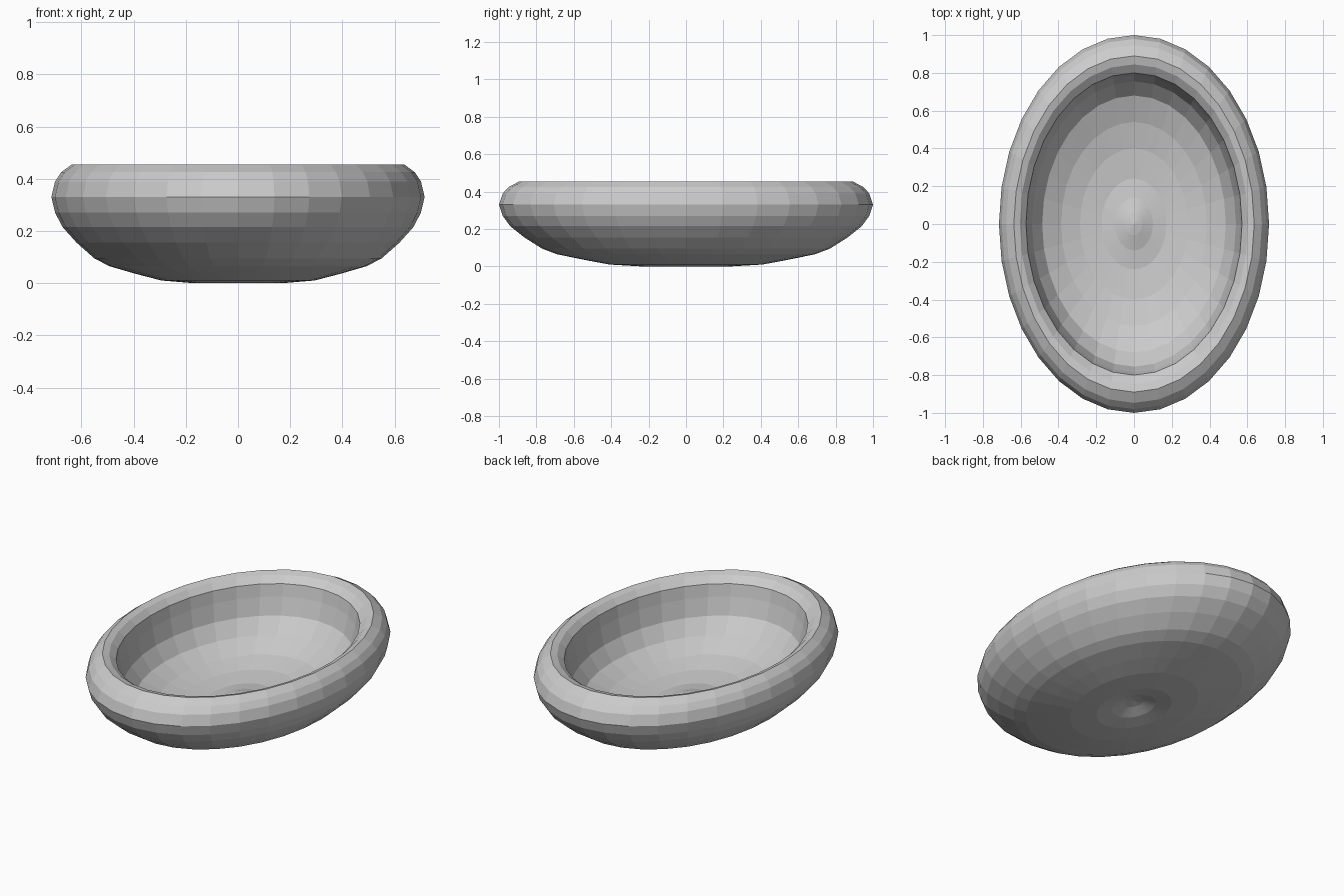
import bpy, bmesh, math

if "Cube" in bpy.data.objects:
    bpy.data.objects.remove(bpy.data.objects["Cube"])

SEGMENTS = 32
X_SCALE = 0.715  # oval: narrower across x than y

# Profile (radius along y, height) from underside centre, over the rim, to the inner centre
profile = [
    (0, 0.05), (0.06, 0.04), (0.14, 0.015), (0.24, 0.0), (0.41, 0.01), (0.55, 0.036),
    (0.69, 0.065), (0.77, 0.095), (0.865, 0.155), (0.94, 0.215),
    (0.98, 0.27), (1.0, 0.33), (0.98, 0.39), (0.947, 0.425), (0.89, 0.455),
    (0.845, 0.443), (0.80, 0.41), (0.785, 0.34), (0.755, 0.24),
    (0.68, 0.155), (0.54, 0.10), (0.40, 0.07), (0.24, 0.057),
    (0.14, 0.068), (0.06, 0.09), (0, 0.10),
]

# Oval bowl: revolve the profile
bm = bmesh.new()
rings = []
for r, z in profile:
    if r == 0:
        rings.append([bm.verts.new((0, 0, z))] * SEGMENTS)
    else:
        rings.append([bm.verts.new((r * X_SCALE * math.cos(a), r * math.sin(a), z))
                      for a in (2 * math.pi * i / SEGMENTS for i in range(SEGMENTS))])
for low, high in zip(rings, rings[1:]):
    for i in range(SEGMENTS):
        j = (i + 1) % SEGMENTS
        corners = list(dict.fromkeys((low[i], low[j], high[j], high[i])))
        bm.faces.new(corners)
bmesh.ops.recalc_face_normals(bm, faces=bm.faces)

mesh = bpy.data.meshes.new("oval_bowl")
bm.to_mesh(mesh)
bm.free()
bowl = bpy.data.objects.new("oval_bowl", mesh)
bpy.context.collection.objects.link(bowl)
